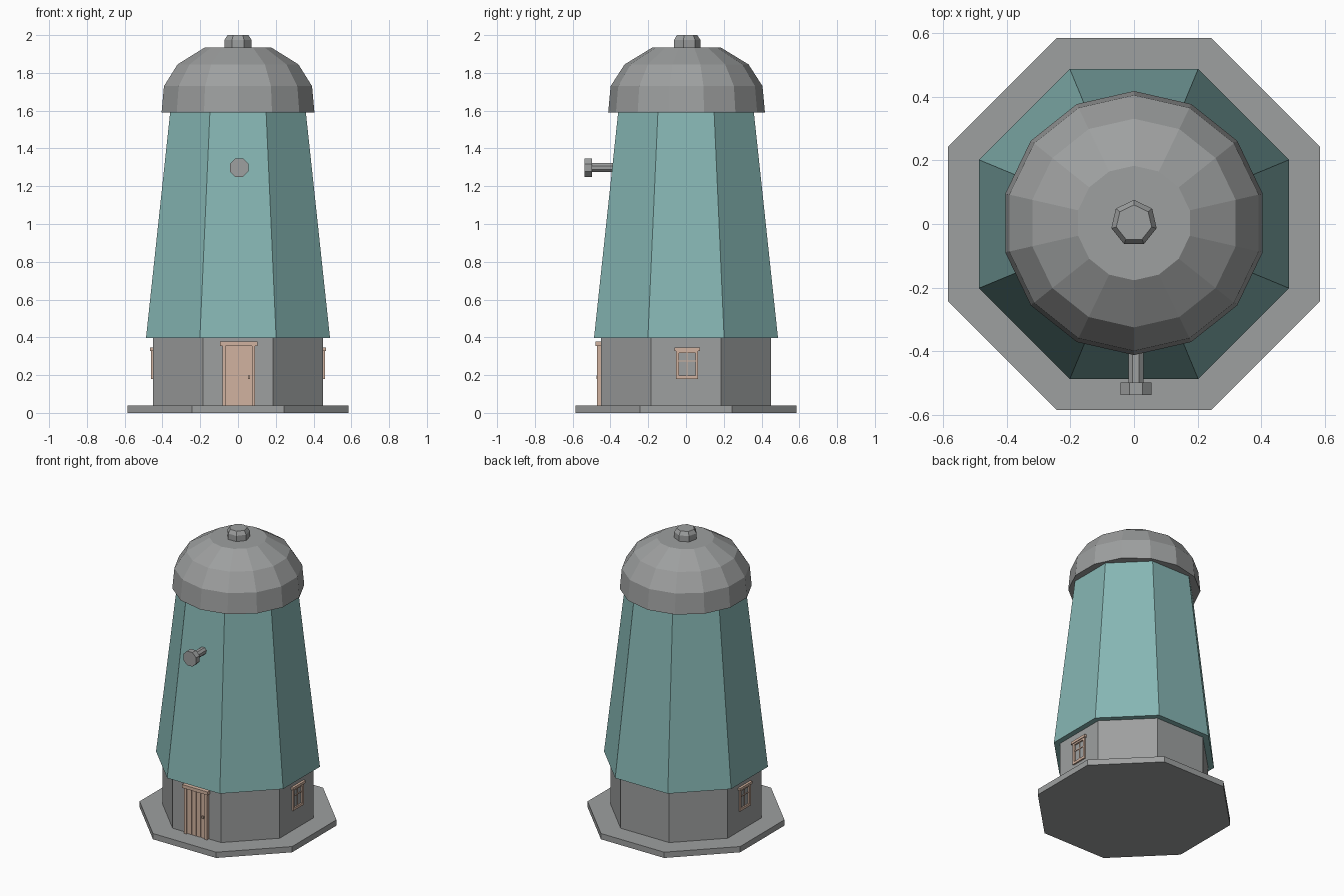
import bpy
import bmesh
import math
from mathutils import Matrix, Vector

cube = bpy.data.objects.get("Cube")
if cube:
    bpy.data.objects.remove(cube, do_unlink=True)


def material(name, rgb):
    m = bpy.data.materials.new(name)
    m.use_nodes = True
    m.diffuse_color = (*rgb, 1)
    m.node_tree.nodes["Principled BSDF"].inputs["Base Color"].default_value = (*rgb, 1)
    return m


STONE = material("stone grey", (0.34, 0.35, 0.35))
TEAL = material("teal boards", (0.24, 0.47, 0.455))
WOOD = material("light wood", (0.64, 0.45, 0.35))


def finish(name, bm, mat, matrix=None):
    bmesh.ops.recalc_face_normals(bm, faces=bm.faces)
    if matrix:
        bm.transform(matrix)
    mesh = bpy.data.meshes.new(name)
    bm.to_mesh(mesh)
    bm.free()
    mesh.materials.append(mat)
    obj = bpy.data.objects.new(name, mesh)
    bpy.context.collection.objects.link(obj)
    return obj


def lathe(name, sides, profile, mat, phase, matrix=None):
    """Closed faceted solid from (radius, height) rings."""
    bm = bmesh.new()
    rings = []
    for r, z in profile:
        angles = [phase + math.tau * i / sides for i in range(sides)]
        rings.append([bm.verts.new((r * math.cos(a), r * math.sin(a), z)) for a in angles])
    for low, high in zip(rings, rings[1:]):
        for i in range(sides):
            j = (i + 1) % sides
            bm.faces.new((low[i], low[j], high[j], high[i]))
    bm.faces.new(rings[0][::-1])
    bm.faces.new(rings[-1])
    return finish(name, bm, mat, matrix)


def octagon(name, profile, mat, matrix=None):
    """Octagonal solid; radii are measured to the flats."""
    k = math.cos(math.pi / 8)
    return lathe(name, 8, [(r / k, z) for r, z in profile], mat, math.pi / 8, matrix)


def boxes(name, spans, mat, matrix=None):
    """One object made of boxes given as (x0, x1, y0, y1, z0, z1)."""
    bm = bmesh.new()
    for x0, x1, y0, y1, z0, z1 in spans:
        centre = Vector((x0 + x1, y0 + y1, z0 + z1)) / 2
        size = Matrix.Diagonal((x1 - x0, y1 - y0, z1 - z0, 1))
        bmesh.ops.create_cube(bm, size=1, matrix=Matrix.Translation(centre) @ size)
    return finish(name, bm, mat, matrix)


# Tower body
octagon("ground_slab", [(0.585, 0), (0.585, 0.04)], STONE)
octagon("stone_wall", [(0.45, 0.04), (0.45, 0.4)], STONE)
octagon("tapered_tower", [(0.487, 0.397), (0.355, 1.63)], TEAL)

# Domed cap and finial
cap = Matrix.Translation((0, 0.003, 0))
lathe("domed_cap", 14, [(0.415, 1.59), (0.402, 1.73), (0.328, 1.845), (0.18, 1.935)],
      STONE, math.pi / 2, cap)
lathe("cap_finial", 7, [(0.073, 1.93), (0.073, 1.975), (0.057, 2.0)], STONE, math.pi / 2, cap)

# Sail axle and hub, pointing forward
forward = Matrix.Translation((0.006, 0, 1.298)) @ Matrix.Rotation(math.pi / 2, 4, "X")
octagon("sail_axle", [(0.024, 0.36), (0.024, 0.51)], STONE, forward)
octagon("sail_hub", [(0.049, 0.498), (0.049, 0.537)], STONE, forward)

# Door with side posts, lintel, planks and handle
door = Matrix.Translation((0.004, 0, 0))
boxes("door_frame", [
    (-0.087, -0.07, -0.471, -0.44, 0.04, 0.355),
    (0.07, 0.087, -0.471, -0.44, 0.04, 0.355),
    (-0.098, 0.098, -0.478, -0.44, 0.355, 0.378)], WOOD, door)
boxes("door_backing", [(-0.07, 0.07, -0.458, -0.44, 0.04, 0.355)], WOOD, door)
plank = 0.14 / 4
boxes("door_planks", [(-0.07 + i * plank + 0.0015, -0.07 + (i + 1) * plank - 0.0015,
                       -0.464, -0.455, 0.042, 0.352) for i in range(4)], WOOD, door)
boxes("door_handle", [(0.048, 0.06, -0.474, -0.46, 0.18, 0.197)], WOOD, door)

# Windows on both sides: frame, sill, lintel and glazing bars
for side, name in ((1, "left"), (-1, "right")):
    place = Matrix.Translation((0, 0.006, 0)) @ Matrix.Rotation(side * math.pi / 2, 4, "Z")
    boxes(name + "_window_frame", [
        (-0.058, -0.043, -0.46, -0.44, 0.18, 0.33),
        (0.043, 0.058, -0.46, -0.44, 0.18, 0.33),
        (-0.043, 0.043, -0.46, -0.44, 0.18, 0.197),
        (-0.043, 0.043, -0.46, -0.44, 0.317, 0.33),
        (-0.068, 0.068, -0.466, -0.44, 0.328, 0.345)], WOOD, place)
    boxes(name + "_window_bars", [
        (-0.003, 0.003, -0.455, -0.44, 0.197, 0.317),
        (-0.043, 0.043, -0.455, -0.44, 0.272, 0.278)], WOOD, place)
